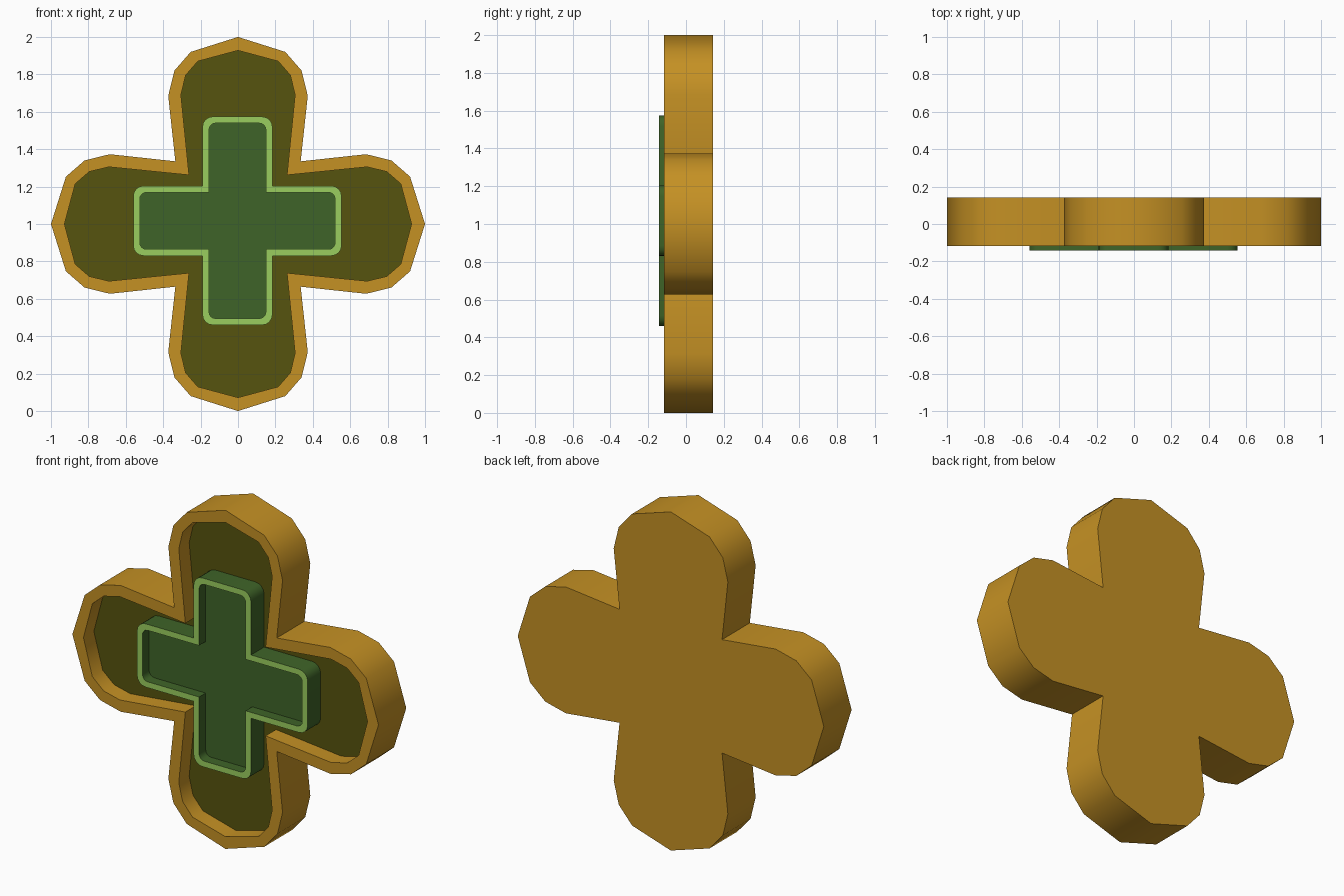
import bpy, bmesh, math

if "Cube" in bpy.data.objects:
    bpy.data.objects.remove(bpy.data.objects["Cube"])


def srgb(r, g, b):
    def lin(c):
        c /= 255
        return c / 12.92 if c <= 0.04045 else ((c + 0.055) / 1.055) ** 2.4
    return (lin(r), lin(g), lin(b), 1.0)


def material(name, rgb):
    m = bpy.data.materials.new(name)
    m.diffuse_color = srgb(*rgb)
    m.use_nodes = True
    m.node_tree.nodes["Principled BSDF"].inputs["Base Color"].default_value = m.diffuse_color
    return m


gold = material("gold", (197, 145, 36))
olive = material("olive", (86, 84, 14))
dark_green = material("dark green", (63, 100, 40))
light_green = material("light green", (154, 206, 94))


def four_arms(arm):
    """Repeat the points of the top arm by quarter turns."""
    pts = []
    for k in range(4):
        c, s = round(math.cos(k * math.pi / 2)), round(math.sin(k * math.pi / 2))
        pts += [(c * x - s * z, s * x + c * z) for x, z in arm]
    return pts


def petal_outline(half, tip, notch):
    """Faceted petal: right side, tip, mirrored left side, notch."""
    return four_arms(half + [(0, tip)] + [(-x, z) for x, z in reversed(half)] + [(-notch, notch)])


def cross_outline(w, length, r, seg=4):
    """Plus shape with rounded arm ends and sharp notches."""
    arm = []
    for cx, start in ((w - r, 0), (r - w, 90)):
        for i in range(seg + 1):
            a = math.radians(start + 90 * i / seg)
            arm.append((cx + r * math.cos(a), length - r + r * math.sin(a)))
    return four_arms(arm + [(-w, w)])


def tray(name, outer, inner, y_front, y_floor, y_back, centre, mats):
    """Solid with a rim and a sunken floor; mats = side, rim, floor, inner wall."""
    bm = bmesh.new()
    cx, cz = centre
    rings = [[bm.verts.new((cx + x, y, cz + z)) for x, z in pts]
             for pts, y in ((outer, y_back), (outer, y_front), (inner, y_front), (inner, y_floor))]
    slots = list(dict.fromkeys(mats))
    side, rim, floor, wall = [slots.index(m) for m in mats]
    n = len(outer)
    for (a, b), mi in zip(zip(rings, rings[1:]), (side, rim, wall)):
        for i in range(n):
            j = (i + 1) % n
            bm.faces.new((a[i], a[j], b[j], b[i])).material_index = mi
    bm.faces.new(rings[0][::-1]).material_index = side
    bm.faces.new(rings[3]).material_index = floor
    bmesh.ops.recalc_face_normals(bm, faces=bm.faces)
    me = bpy.data.meshes.new(name)
    bm.to_mesh(me)
    bm.free()
    for m in slots:
        me.materials.append(m)
    ob = bpy.data.objects.new(name, me)
    bpy.context.collection.objects.link(ob)
    bpy.ops.object.select_all(action='DESELECT')
    ob.select_set(True)
    bpy.context.view_layer.objects.active = ob
    bpy.ops.object.shade_smooth_by_angle(angle=math.radians(40))
    return ob


# Four-petal body with a gold rim and olive floor
tray("petal_body",
     petal_outline([(0.373, 0.685), (0.34, 0.82), (0.253, 0.92)], 1.0, 0.335),
     petal_outline([(0.305, 0.69), (0.28, 0.795), (0.215, 0.87)], 0.928, 0.262),
     -0.117, -0.02, 0.142, (0, 1.0), (gold, gold, olive, gold))

# Raised green cross with a light rim
tray("raised_cross",
     cross_outline(0.187, 0.557, 0.055),
     cross_outline(0.152, 0.522, 0.035),
     -0.142, -0.08, 0.0, (-0.003, 1.017), (dark_green, light_green, dark_green, dark_green))
